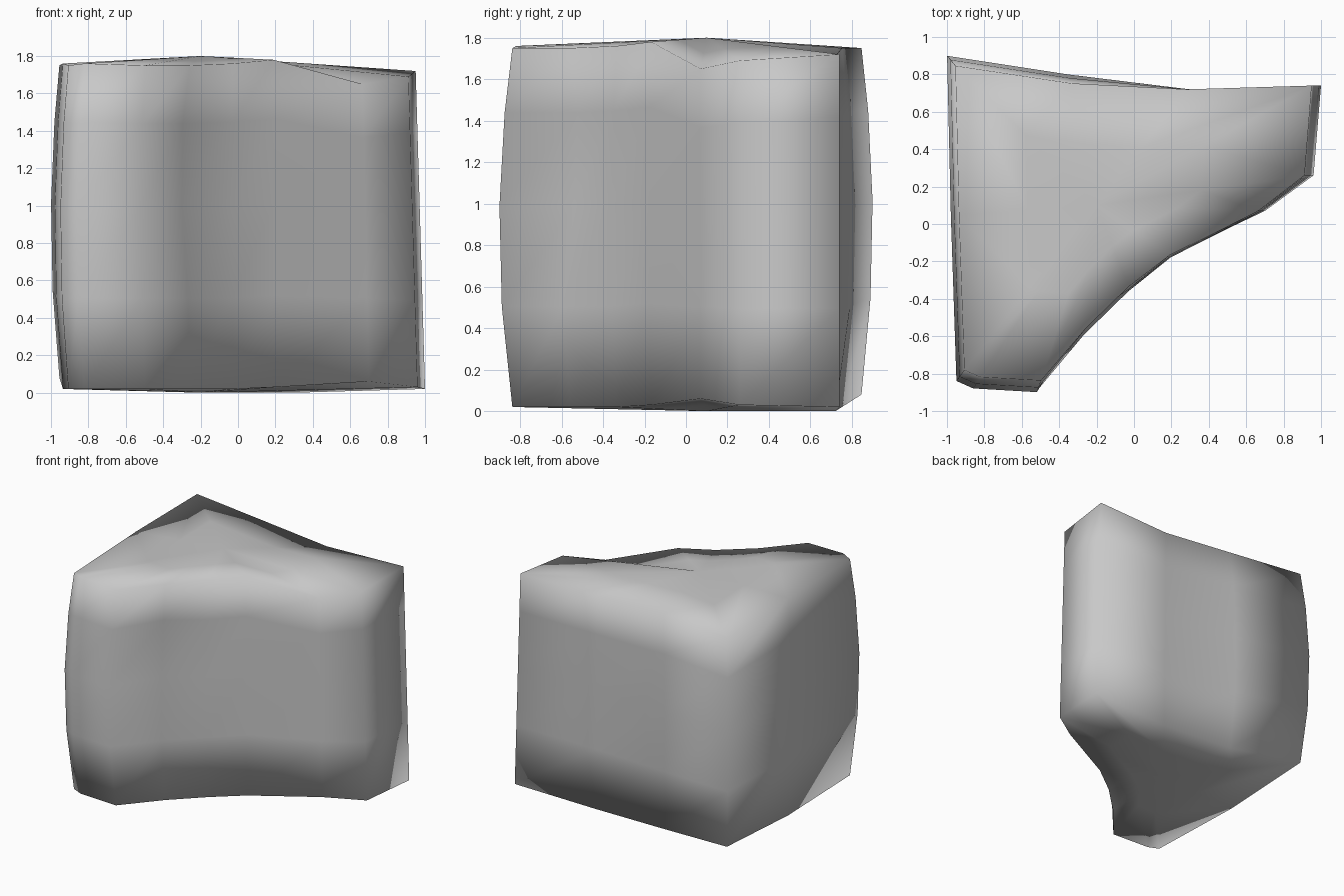
import bpy
import bmesh

cube = bpy.data.objects.get("Cube")
if cube:
    bpy.data.objects.remove(cube, do_unlink=True)

# Stone colour
stone = bpy.data.materials.new("grey_stone")
stone.use_nodes = True
colour = (0.58, 0.58, 0.58, 1)
stone.diffuse_color = colour
bsdf = stone.node_tree.nodes["Principled BSDF"]
bsdf.inputs["Base Color"].default_value = colour
bsdf.inputs["Roughness"].default_value = 0.9

# Footprint corners: x, y, bottom height, top height
footprint = [
    (-1.0, 0.9, 0.08, 1.75), (-0.98, 0.05, 0.02, 1.76),
    (-0.95, -0.84, 0.02, 1.75), (-0.86, -0.88, 0.02, 1.76),
    (-0.52, -0.9, 0.02, 1.75), (-0.27, -0.6, 0.02, 1.75),
    (-0.03, -0.36, 0.02, 1.76), (0.2, -0.18, 0.03, 1.78),
    (0.7, 0.07, 0.06, 1.65), (0.96, 0.26, 0.03, 1.69),
    (1.0, 0.74, 0.02, 1.72), (0.3, 0.72, 0.0, 1.71),
    (-0.35, 0.8, 0.02, 1.75),
]
DENT = 5                      # corner column pushed in on the slanted face
LEVELS = (0, 0.28, 0.56, 0.82, 1)
CENTRE = (-0.2, 0.1)

bm = bmesh.new()


def wall_point(index, level):
    x, y, low, high = footprint[index]
    z = low + (high - low) * level
    swell = (2 * level - 1) ** 2
    if x > 0:
        x *= 1 - 0.05 * level
    else:
        x *= 1 - 0.045 * swell
    if y < 0:
        y *= 1 - 0.07 * swell
    elif x < 0:
        y *= 1 - 0.06 * swell
    if index == DENT and 0.5 < level < 1:
        x -= 0.03
        y += 0.06
    return x, y, z


def bridge(lower, upper):
    for i in range(len(lower)):
        j = (i + 1) % len(lower)
        bm.faces.new((lower[i], lower[j], upper[j], upper[i]))


def cap(rim, ring_z, centre_z):
    """Close a rim with one inner ring and a centre point."""
    cx, cy = CENTRE
    inner = [bm.verts.new((cx + (v.co.x - cx) * 0.5, cy + (v.co.y - cy) * 0.5,
                           (v.co.z + ring_z) / 2)) for v in rim]
    bridge(rim, inner)
    hub = bm.verts.new((cx, cy, centre_z))
    for i in range(len(inner)):
        bm.faces.new((inner[i], inner[(i + 1) % len(inner)], hub))


# Walls and caps
rings = [[bm.verts.new(wall_point(i, level)) for i in range(len(footprint))]
         for level in LEVELS]
for lower, upper in zip(rings, rings[1:]):
    bridge(lower, upper)
cap(rings[-1], 1.8, 1.8)
cap(rings[0], 0.0, 0.0)

bmesh.ops.recalc_face_normals(bm, faces=bm.faces)
mesh = bpy.data.meshes.new("boulder")
bm.to_mesh(mesh)
bm.free()
for face in mesh.polygons:
    face.use_smooth = True
mesh.materials.append(stone)
boulder = bpy.data.objects.new("boulder", mesh)
bpy.context.collection.objects.link(boulder)
